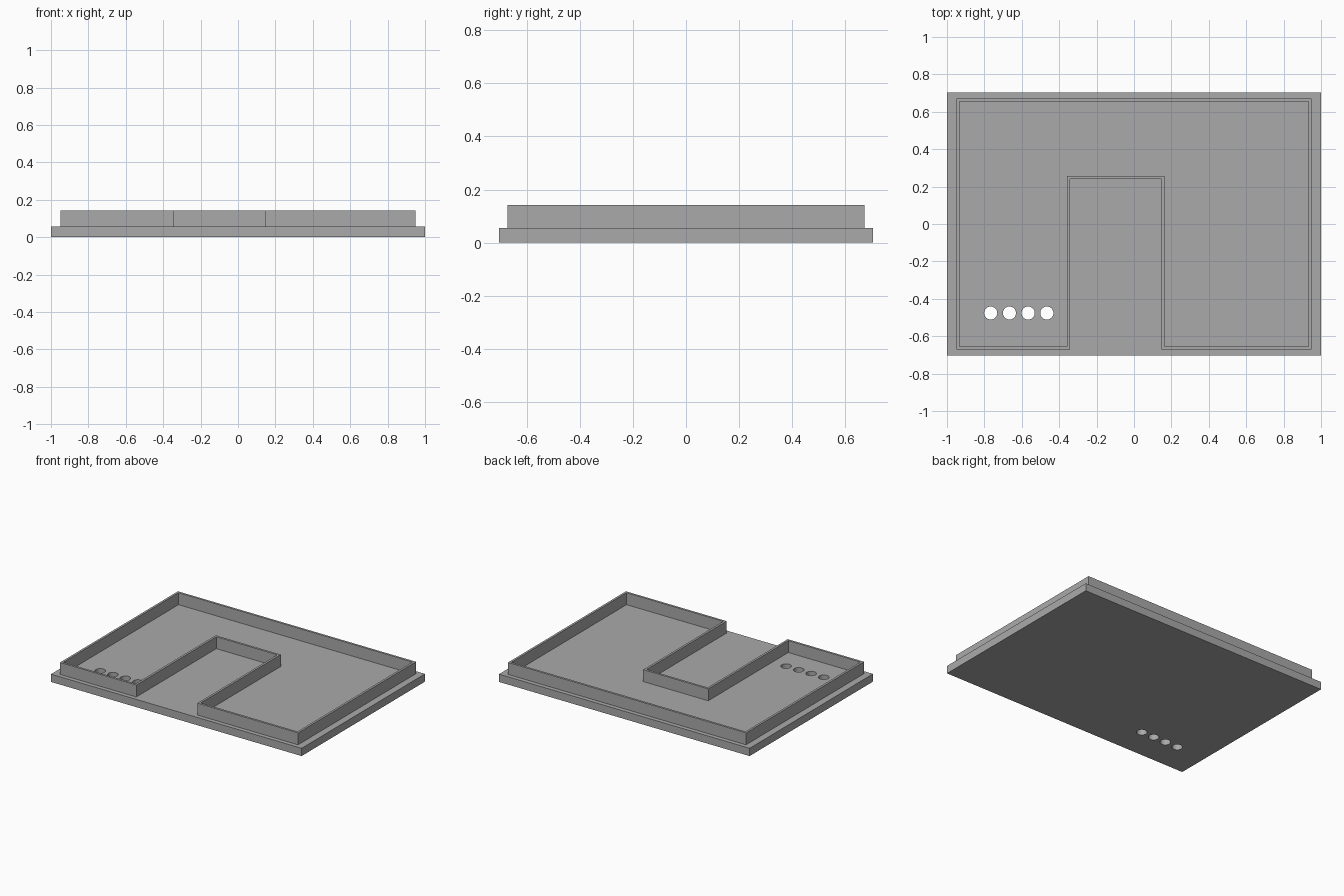
import bpy
import bmesh
from math import cos, sin, tau, radians

if "Cube" in bpy.data.objects:
    bpy.data.objects.remove(bpy.data.objects["Cube"])

PLATE_TOP, WALL_TOP, THICK = 0.056, 0.142, 0.016

grey = bpy.data.materials.new("plain grey")
grey.use_nodes = True
grey.diffuse_color = (0.4, 0.4, 0.4, 1)
grey.node_tree.nodes["Principled BSDF"].inputs["Base Color"].default_value = (0.4, 0.4, 0.4, 1)


def slab(name, outlines, z0, z1):
    """Extrude closed outlines from z0 to z1; inner outlines become holes."""
    curve = bpy.data.curves.new(name + "_profile", "CURVE")
    curve.dimensions = "2D"
    curve.fill_mode = "BOTH"
    curve.extrude = (z1 - z0) / 2
    for pts in outlines:
        spline = curve.splines.new("POLY")
        spline.points.add(len(pts) - 1)
        spline.use_cyclic_u = True
        for p, (x, y) in zip(spline.points, pts):
            p.co = (x, y, 0, 1)
    helper = bpy.data.objects.new(name + "_profile", curve)
    mesh = bpy.data.meshes.new_from_object(helper)
    bpy.data.objects.remove(helper)

    # weld caps to sides and seat the slab at its height
    bm = bmesh.new()
    bm.from_mesh(mesh)
    bmesh.ops.remove_doubles(bm, verts=bm.verts, dist=0.0001)
    bmesh.ops.recalc_face_normals(bm, faces=bm.faces)
    bmesh.ops.translate(bm, verts=bm.verts, vec=(0, 0, (z0 + z1) / 2))
    bm.to_mesh(mesh)
    bm.free()

    mesh.name = name
    mesh.materials.clear()
    mesh.materials.append(grey)
    obj = bpy.data.objects.new(name, mesh)
    bpy.context.collection.objects.link(obj)
    bpy.ops.object.select_all(action="DESELECT")
    obj.select_set(True)
    bpy.context.view_layer.objects.active = obj
    bpy.ops.object.shade_smooth_by_angle(angle=radians(30))
    return obj


def circle(cx, cy, r, n=32):
    return [(cx + r * cos(tau * i / n), cy + r * sin(tau * i / n)) for i in range(n)]


def notched(d):
    """Rectangle with a deep front notch, inset by d."""
    x, y = 0.95 - d, 0.672 - d
    left, right, back = -0.341 - d, 0.146 + d, 0.24 + d
    return [(-x, -y), (left, -y), (left, back), (right, back),
            (right, -y), (x, -y), (x, y), (-x, y)]


# base plate with a row of four through holes
plate = [(-1, -0.703), (1, -0.703), (1, 0.703), (-1, 0.703)]
holes = [circle(-0.766 + 0.1 * i, -0.476, 0.035) for i in range(4)]
slab("base_plate", [plate] + holes, 0, PLATE_TOP)

# thin upright rim following the notched outline
slab("rim_wall", [notched(0), notched(THICK)], PLATE_TOP, WALL_TOP)
